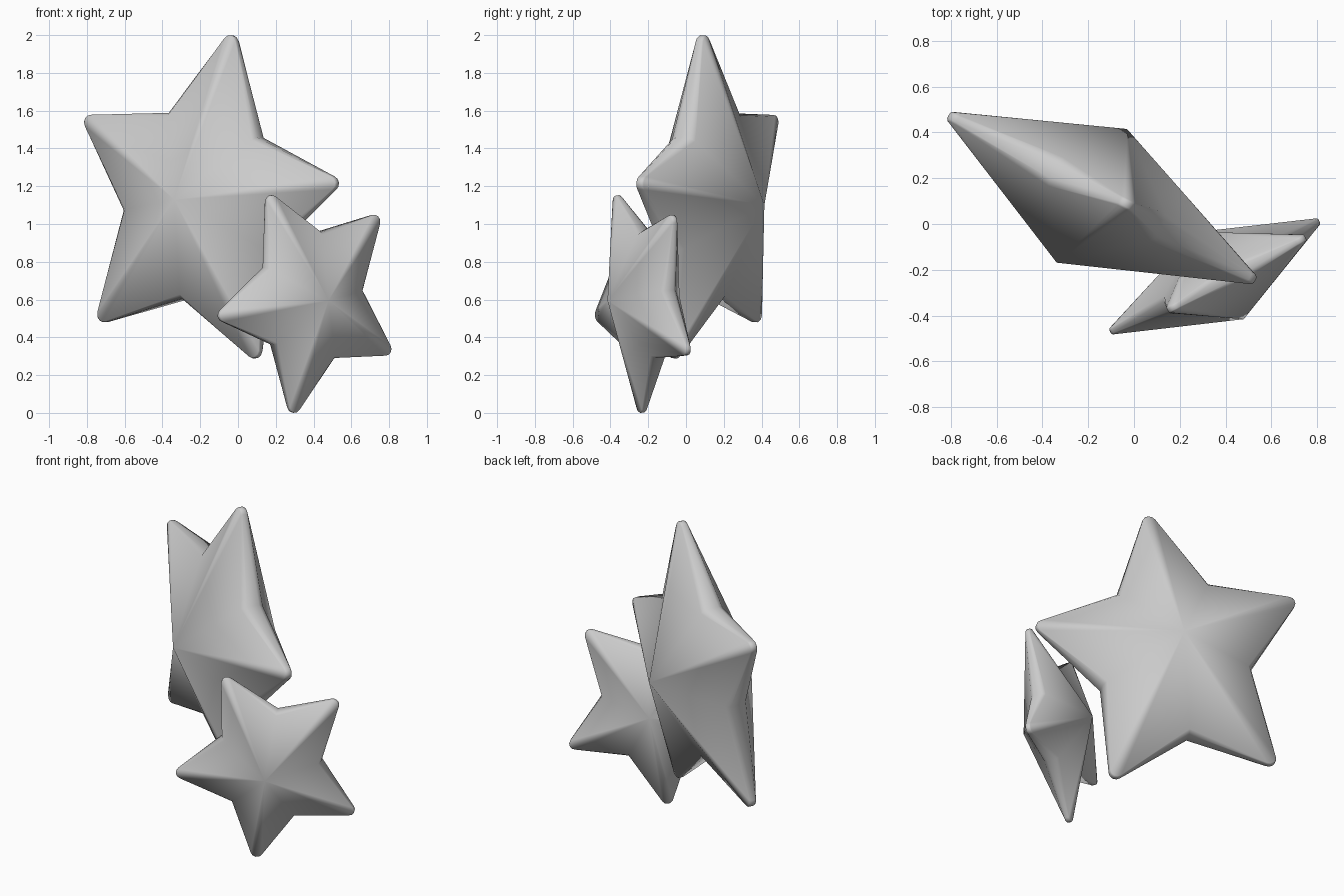
import bpy, bmesh, math
from mathutils import Vector

cube = bpy.data.objects.get("Cube")
if cube:
    bpy.data.objects.remove(cube, do_unlink=True)

# One plain grey for both stars
grey = bpy.data.materials.new("light grey")
grey.use_nodes = True
colour = (0.6, 0.6, 0.6, 1)
grey.diffuse_color = colour
grey.node_tree.nodes["Principled BSDF"].inputs["Base Color"].default_value = colour


def outline(tips, notches, centre, squash, radius, tip_rim, notch_rim):
    """Clockwise star outline with rounded tips, as (point, half thickness)."""
    points = []
    for tip, notch in zip(tips, notches):
        t = Vector(((tip[0] - centre[0]) / squash, tip[1] - centre[2]))
        n = Vector(((notch[0] - centre[0]) / squash, notch[1] - centre[2]))
        out = t.normalized()
        side = Vector((out.y, -out.x))
        middle = t - out * radius
        for angle in (-62, -31, 0, 31, 62):
            a = math.radians(angle)
            p = middle + radius * (out * math.cos(a) + side * math.sin(a))
            points.append((p, tip_rim))
        points.append((n, notch_rim))
    return points


def make_star(name, centre, across, lean, depth, radius, rims, tips, notches):
    """Puffed star: a rounded rim, thick at the notches, with two peaks."""
    across = Vector(across).normalized()
    up = Vector((0, lean, 1))
    front = across.cross(up).normalized()
    flat = outline(tips, notches, centre, across.x, radius, *rims)
    bm = bmesh.new()

    def place(p, height, inset):
        q = p - p.normalized() * inset
        return bm.verts.new(Vector(centre) + across * q.x + up * q.y + front * height)

    # Rim rings from front to back: height and inset as shares of the thickness
    rings = [[place(p, h * rim, i * rim) for p, rim in flat]
             for h, i in ((1, 0.35), (0.55, 0.05), (-0.55, 0.05), (-1, 0.35))]
    peaks = [bm.verts.new(Vector(centre) + front * h) for h in (depth, -depth)]
    count = len(flat)
    for i in range(count):
        j = (i + 1) % count
        for a, b in zip(rings, rings[1:]):
            bm.faces.new((a[i], a[j], b[j], b[i]))
        bm.faces.new((peaks[0], rings[0][j], rings[0][i]))
        bm.faces.new((peaks[1], rings[-1][i], rings[-1][j]))
    bmesh.ops.recalc_face_normals(bm, faces=bm.faces)
    mesh = bpy.data.meshes.new(name)
    bm.to_mesh(mesh)
    bm.free()
    mesh.materials.append(grey)
    star = bpy.data.objects.new(name, mesh)
    bpy.context.collection.objects.link(star)
    bpy.ops.object.select_all(action="DESELECT")
    star.select_set(True)
    bpy.context.view_layer.objects.active = star
    bpy.ops.object.shade_smooth_by_angle(angle=math.radians(50))


# Tips and notches are (x, z) seen from the front, clockwise from the top
make_star("large_star", (-0.184, 0.123, 1.114), (0.885, -0.465, 0), 0.05,
          0.33, 0.04, (0.022, 0.07),
          [(-0.03, 2.0), (0.53, 1.22), (0.1, 0.29), (-0.73, 0.49), (-0.805, 1.56)],
          [(0.12, 1.46), (0.18, 0.86), (-0.28, 0.6), (-0.59, 1.07), (-0.35, 1.59)])
make_star("small_star", (0.38, -0.225, 0.606), (0.887, 0.46, 0), -0.06,
          0.215, 0.035, (0.015, 0.045),
          [(0.165, 1.15), (0.74, 1.04), (0.805, 0.32), (0.29, 0.0), (-0.105, 0.51)],
          [(0.43, 0.96), (0.65, 0.65), (0.5, 0.29), (0.18, 0.36), (0.14, 0.77)])
